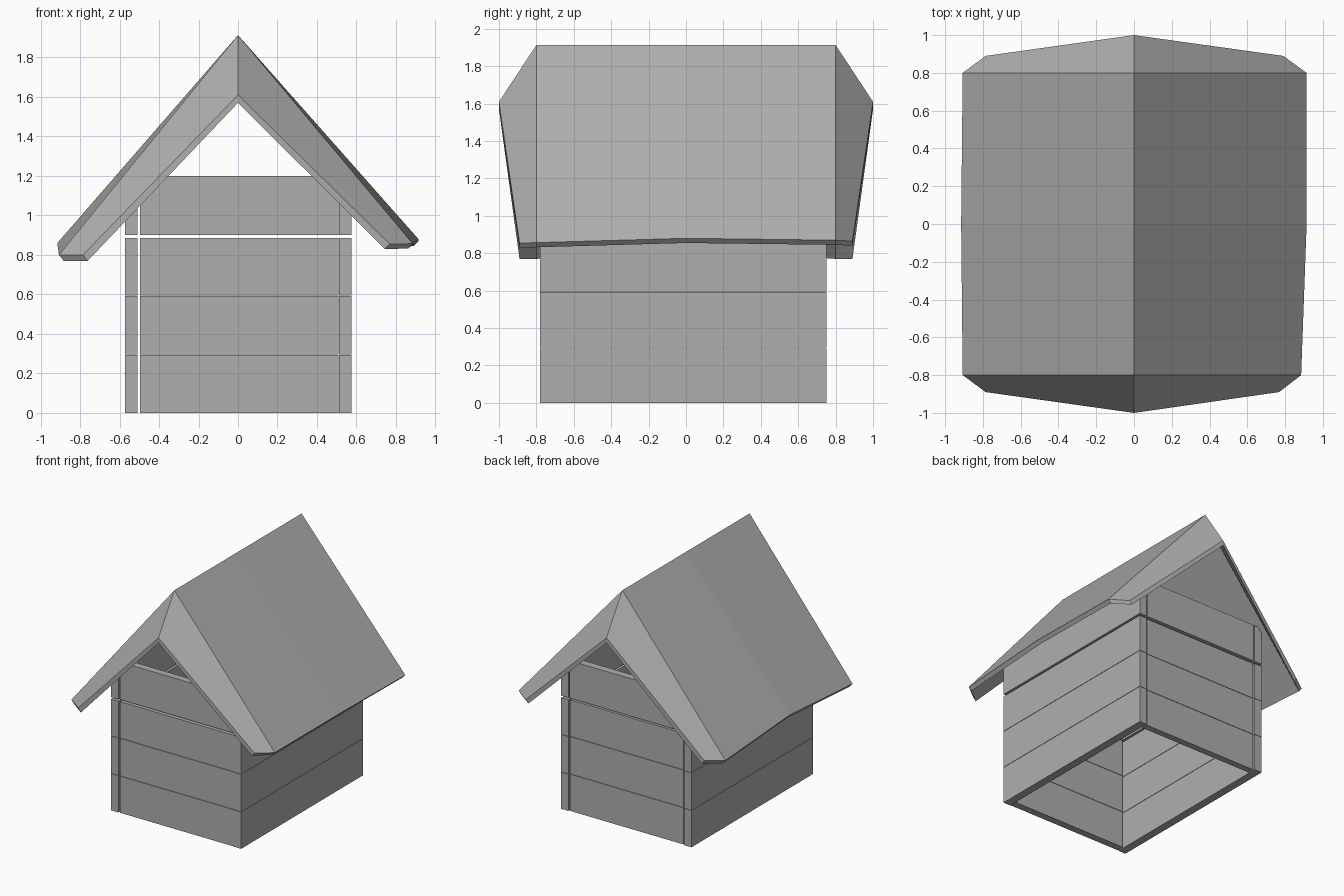
import bpy

if "Cube" in bpy.data.objects:
    bpy.data.objects.remove(bpy.data.objects["Cube"])

grey = bpy.data.materials.new("dark_grey")
grey.diffuse_color = (0.43, 0.43, 0.43, 1)
grey.use_nodes = True
grey.node_tree.nodes["Principled BSDF"].inputs["Base Color"].default_value = grey.diffuse_color


def mesh_object(name, verts, faces):
    me = bpy.data.meshes.new(name)
    me.from_pydata(verts, [], faces)
    me.materials.append(grey)
    ob = bpy.data.objects.new(name, me)
    bpy.context.collection.objects.link(ob)
    return ob


def board(name, x0, x1, y0, y1, z0, z1):
    v = [(x, y, z) for x in (x0, x1) for y in (y0, y1) for z in (z0, z1)]
    f = [(0, 1, 3, 2), (4, 6, 7, 5), (0, 4, 5, 1), (2, 3, 7, 6), (0, 2, 6, 4), (1, 5, 7, 3)]
    return mesh_object(name, v, f)


# Plank walls: four courses, with a wider gap below the top course
courses = [(0.0, 0.292), (0.295, 0.592), (0.595, 0.885), (0.902, 1.2)]
for i, (z0, z1) in enumerate(courses, 1):
    inset = 0.008 if i < 4 else 0.0
    board(f"left_wall_plank_{i}", -0.573, -0.508, -0.78, 0.75, z0, z1)
    board(f"right_wall_plank_{i}", 0.511, 0.574, -0.78, 0.75, z0, z1)
    board(f"front_wall_plank_{i}", -0.497, 0.509, -0.777, -0.72, z0, z1)
    board(f"back_wall_plank_{i}", -0.497, 0.502, 0.69, 0.75 - inset, z0, z1)

# Roof shell: rows of left eave, ridge, right eave from front to back
rows = [
    [(-0.785, -0.89, 0.80), (0, -1.0, 1.61), (0.768, -0.89, 0.855)],
    [(-0.907, -0.80, 0.80), (0, -0.8, 1.913), (0.885, -0.80, 0.857)],
    [(-0.915, 0.0, 0.86), (0, 0.0, 1.913), (0.914, 0.0, 0.88)],
    [(-0.907, 0.80, 0.80), (0, 0.8, 1.913), (0.914, 0.80, 0.87)],
    [(-0.785, 0.89, 0.80), (0, 1.0, 1.61), (0.79, 0.89, 0.865)],
]
shift = [(0.024, -0.03), (0, -0.04), (-0.024, -0.025)]  # to the underside
outer = [p for row in rows for p in row]
inner = [(x + dx, y, z + dz) for row in rows for (x, y, z), (dx, dz) in zip(row, shift)]
faces = []
for r in range(4):
    for c in range(2):
        a = r * 3 + c
        quad = (a, a + 1, a + 4, a + 3)
        faces += [quad, tuple(i + 15 for i in reversed(quad))]
# Rim joining the two skins
rim = [0, 1, 2, 5, 8, 11, 14, 13, 12, 9, 6, 3]
for a, b in zip(rim, rim[1:] + rim[:1]):
    faces.append((b, a, a + 15, b + 15))
mesh_object("roof", outer + inner, faces)
